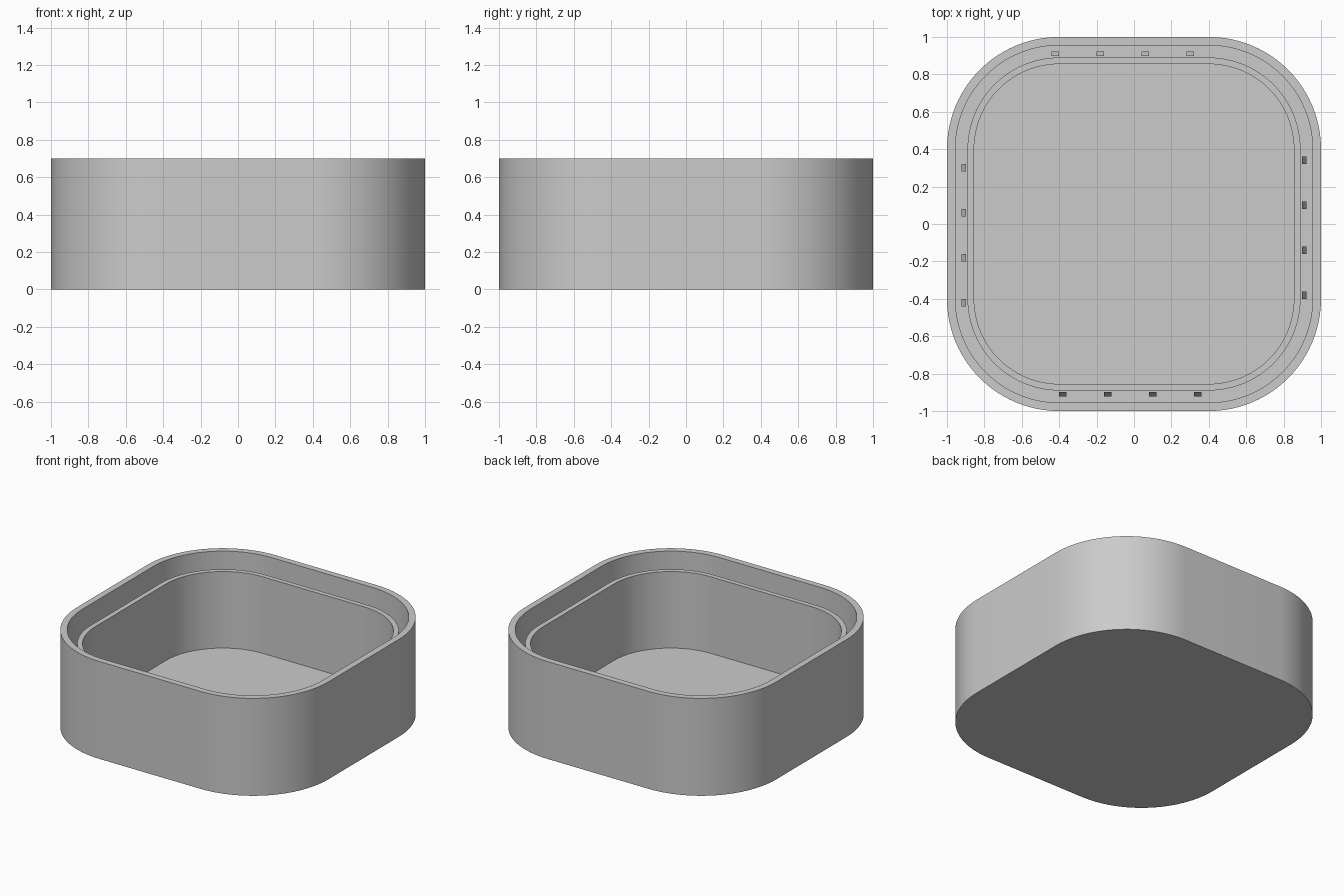
import bpy
import bmesh
import math

cube = bpy.data.objects.get("Cube")
if cube:
    bpy.data.objects.remove(cube, do_unlink=True)

HEIGHT, RIM, FLOOR = 0.7, 0.6, 0.05
CORNER = 0.4      # distance of the corner centres from the axes
STEPS = 24        # segments per rounded corner

grey = bpy.data.materials.new("plain grey")
grey.use_nodes = True
colour = (0.6, 0.6, 0.6, 1)
grey.diffuse_color = colour
grey.node_tree.nodes["Principled BSDF"].inputs["Base Color"].default_value = colour


def finish(bm, name, smooth=True):
    """Turn a bmesh into a named grey object."""
    bmesh.ops.recalc_face_normals(bm, faces=bm.faces)
    mesh = bpy.data.meshes.new(name)
    bm.to_mesh(mesh)
    bm.free()
    mesh.materials.append(grey)
    obj = bpy.data.objects.new(name, mesh)
    bpy.context.collection.objects.link(obj)
    if smooth:
        bpy.ops.object.select_all(action='DESELECT')
        obj.select_set(True)
        bpy.context.view_layer.objects.active = obj
        bpy.ops.object.shade_smooth_by_angle(angle=math.radians(30))
    return obj


def rounded_loop(bm, half, z):
    """Rounded square of the given half width, with shared corner centres."""
    verts = []
    for q in range(4):
        mid = math.radians(45 + 90 * q)
        cx = math.copysign(CORNER, math.cos(mid))
        cy = math.copysign(CORNER, math.sin(mid))
        for i in range(STEPS + 1):
            a = math.radians(90) * (q + i / STEPS)
            r = half - CORNER
            verts.append(bm.verts.new((cx + r * math.cos(a), cy + r * math.sin(a), z)))
    return verts


def sweep(name, profile, closed):
    """Carry a wall profile around the rounded square; cap it if it is open."""
    bm = bmesh.new()
    loops = [rounded_loop(bm, half, z) for half, z in profile]
    pairs = list(zip(loops, loops[1:]))
    if closed:
        pairs.append((loops[-1], loops[0]))
    else:
        bm.faces.new(loops[0])
        bm.faces.new(loops[-1])
    for a, b in pairs:
        n = len(a)
        for i in range(n):
            j = (i + 1) % n
            bm.faces.new((a[i], a[j], b[j], b[i]))
    return finish(bm, name)


# Outer shell with its floor
sweep("outer_shell", [(1, 0), (1, HEIGHT), (0.955, HEIGHT), (0.955, FLOOR)], False)

# Lower inner wall, leaving a groove all round
sweep("inner_wall", [(0.89, FLOOR - 0.02), (0.89, RIM), (0.855, RIM), (0.855, FLOOR - 0.02)], True)


# Small pegs in the groove, their tops sloping outward
def peg(name, along, angle):
    section = [(0.898, FLOOR - 0.01), (0.922, FLOOR - 0.01), (0.922, 0.1), (0.898, 0.15)]
    bm = bmesh.new()
    ends = []
    for side in (-0.02, 0.02):
        ends.append([bm.verts.new((r, along + side, z)) for r, z in section])
        bm.faces.new(ends[-1])
    for i in range(4):
        j = (i + 1) % 4
        bm.faces.new((ends[0][i], ends[0][j], ends[1][j], ends[1][i]))
    obj = finish(bm, name, smooth=False)
    obj.rotation_euler.z = angle


# Shift of each row along its own side, going round from the left side
for side, (label, start) in enumerate((("left", -0.38), ("back", -0.30),
                                       ("right", -0.30), ("front", -0.38))):
    for k in range(4):
        peg(f"{label}_peg_{k + 1}", start + 0.24 * k, side * math.pi / 2)
